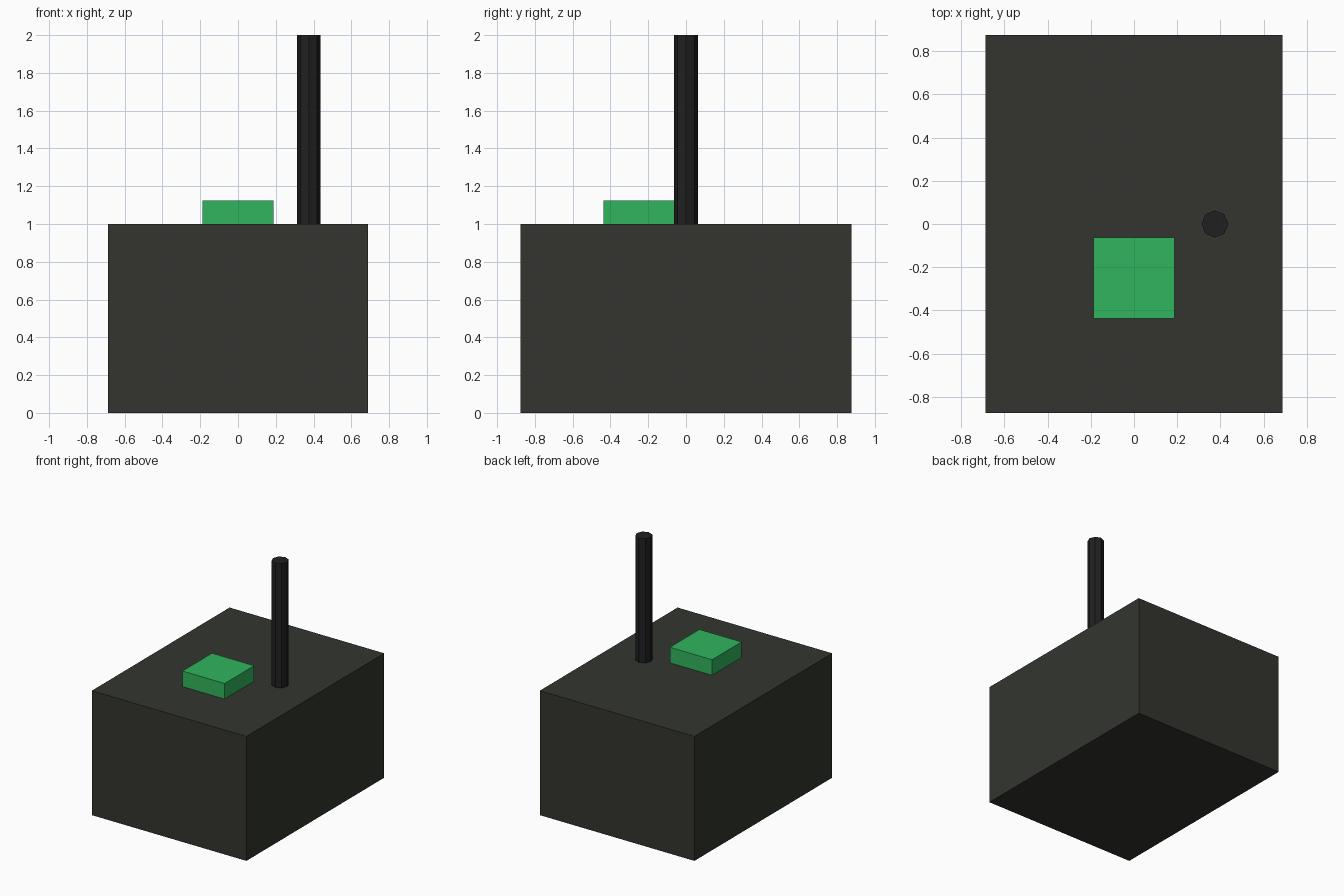
import bpy

if "Cube" in bpy.data.objects:
    bpy.data.objects.remove(bpy.data.objects["Cube"])


def paint(obj, name, color):
    mat = bpy.data.materials.get(name) or bpy.data.materials.new(name)
    mat.diffuse_color = (*color, 1)
    mat.use_nodes = True
    mat.node_tree.nodes["Principled BSDF"].inputs["Base Color"].default_value = mat.diffuse_color
    obj.data.materials.append(mat)


def block(name, center, size):
    bpy.ops.mesh.primitive_cube_add(size=1, location=center)
    obj = bpy.context.object
    obj.name = name
    obj.scale = size
    bpy.ops.object.transform_apply(location=False, rotation=False, scale=True)
    return obj


# Main case
case = block("case", (0, 0, 0.5), (1.375, 1.75, 1))
paint(case, "dark_grey", (0.033, 0.036, 0.028))

# Raised green button
button = block("button", (0, -0.25, 1.0625), (0.375, 0.375, 0.125))
paint(button, "green", (0.03, 0.46, 0.11))

# Upright antenna
bpy.ops.mesh.primitive_cylinder_add(vertices=8, radius=0.0625, depth=1,
                                    location=(0.375, 0, 1.5))
antenna = bpy.context.object
antenna.name = "antenna"
paint(antenna, "black", (0.014, 0.014, 0.015))
